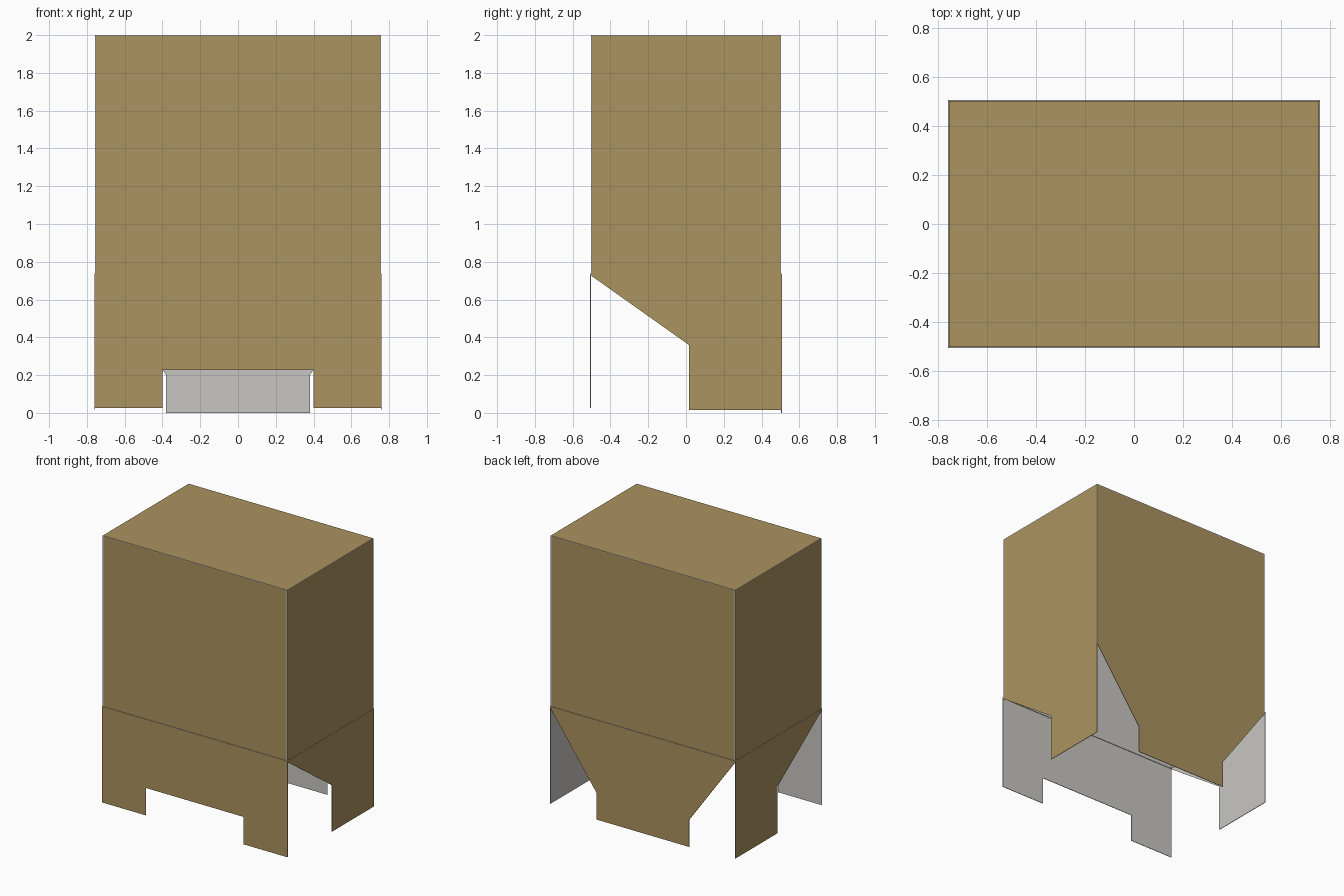
import bpy, bmesh
from mathutils import Vector

if "Cube" in bpy.data.objects:
    bpy.data.objects.remove(bpy.data.objects["Cube"])

HX, HY, ZF, ZT = 0.76, 0.507, 0.73, 2.0   # half sizes, fold height, top
T = 0.004                                 # board thickness


def material(name, col):
    m = bpy.data.materials.new(name)
    m.diffuse_color = (*col, 1)
    m.use_nodes = True
    m.node_tree.nodes["Principled BSDF"].inputs["Base Color"].default_value = m.diffuse_color
    return m


BROWN = material("cardboard_brown", (0.407, 0.292, 0.117))
GREY = material("inner_grey", (0.578, 0.565, 0.539))


def finish(name, bm):
    """Make the object and thicken it inward with a grey inside and rim."""
    me = bpy.data.meshes.new(name)
    bm.to_mesh(me)
    bm.free()
    ob = bpy.data.objects.new(name, me)
    bpy.context.collection.objects.link(ob)
    me.materials.append(BROWN)
    me.materials.append(GREY)
    s = ob.modifiers.new("thickness", 'SOLIDIFY')
    s.thickness, s.offset = T, -1
    s.use_even_offset = True
    s.material_offset = s.material_offset_rim = 1
    return ob


# Box body: open underneath, grey strips along the side edges
bm = bmesh.new()
bmesh.ops.create_cube(bm, size=1)
for v in bm.verts:
    v.co = Vector((v.co.x * 2 * (HX - T), v.co.y * 2 * (HY - T),
                   ZF if v.co.z < 0 else ZT))
bm.normal_update()
bottom = [f for f in bm.faces if f.normal.z < -0.5]
bmesh.ops.delete(bm, geom=bottom, context='FACES_ONLY')
bm.normal_update()
sides = [f for f in bm.faces if abs(f.normal.z) < 0.5]
strips = bmesh.ops.inset_individual(bm, faces=sides, thickness=0.007)["faces"]
for f in strips:
    f.material_index = 1
finish("box_body", bm)


def flap(name, outline, place, outward):
    """Flat flap from a 2D outline, brown on its outward side."""
    bm = bmesh.new()
    f = bm.faces.new([bm.verts.new(place(u, z)) for u, z in outline])
    f.normal_update()
    if f.normal.dot(Vector(outward)) < 0:
        f.normal_flip()
    finish(name, bm)


ZO = ZF + 0.007   # flaps overlap the lower edge strip

# Front flap with a notch
flap("front_flap",
     [(-HX, ZO), (-HX, 0.025), (-0.4, 0.025), (-0.4, 0.228),
      (0.4, 0.228), (0.4, 0.025), (HX, 0.025), (HX, ZO)],
     lambda u, z: (u, -HY, z), (0, -1, 0))

# Back flap tapering on both sides
flap("back_flap",
     [(-HX, ZO), (-HX, ZF), (-0.38, 0.2), (-0.38, 0),
      (0.38, 0), (0.38, 0.2), (HX, ZF), (HX, ZO)],
     lambda u, z: (u, HY, z), (0, 1, 0))

# Side flaps, cut away toward the front
for side, s in (("left", -1), ("right", 1)):
    flap(side + "_flap",
         [(-HY, ZO), (-HY, ZF), (0.015, 0.36), (0.015, 0.015),
          (HY, 0.015), (HY, ZO)],
         lambda u, z: (s * HX, u, z), (s, 0, 0))
